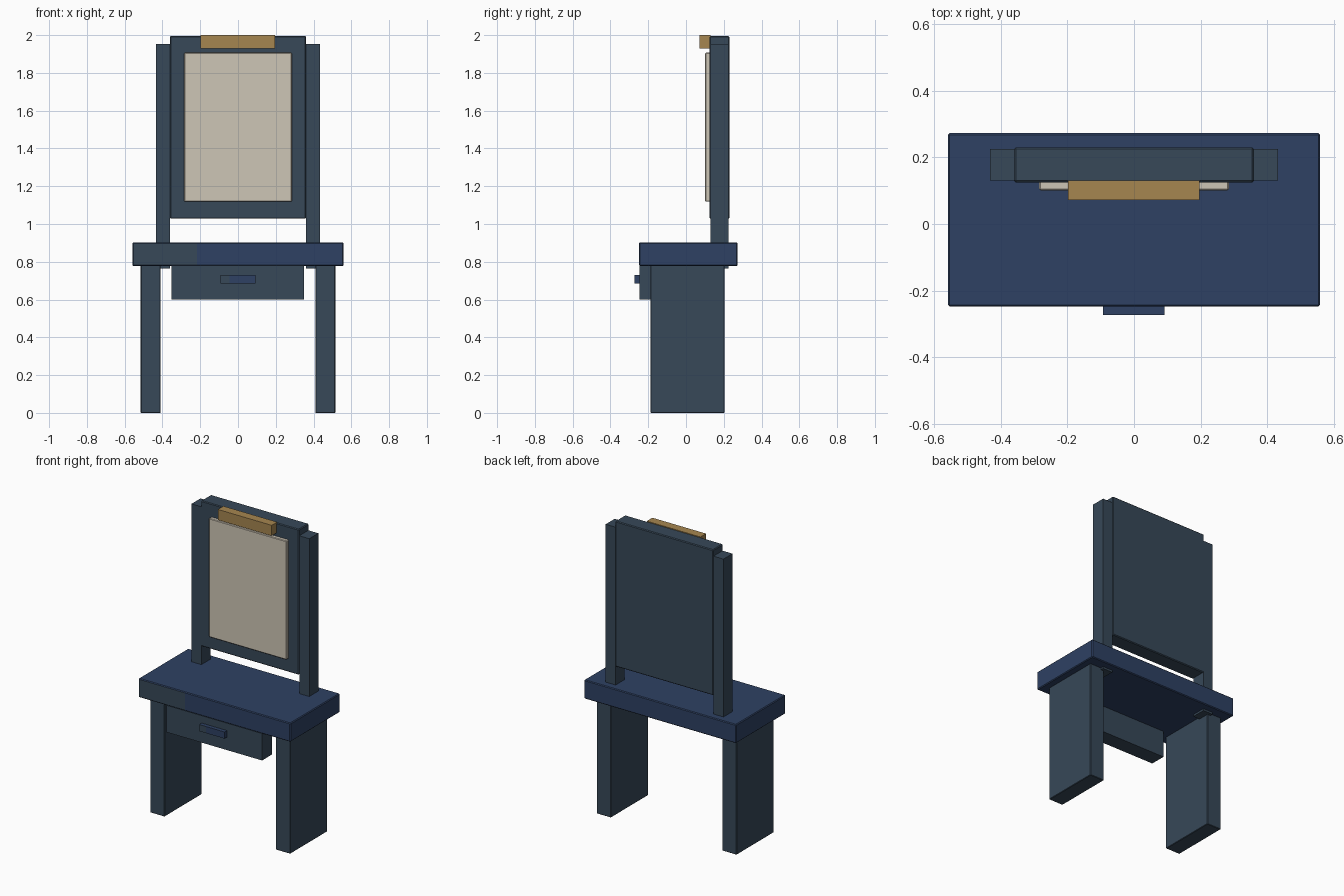
import bpy, bmesh
from mathutils import Vector

if "Cube" in bpy.data.objects:
    bpy.data.objects.remove(bpy.data.objects["Cube"])


def material(name, r, g, b):
    m = bpy.data.materials.new(name)
    lin = [((c / 255 + 0.055) / 1.055) ** 2.4 for c in (r, g, b)]
    m.diffuse_color = (*lin, 1)
    m.use_nodes = True
    m.node_tree.nodes["Principled BSDF"].inputs["Base Color"].default_value = m.diffuse_color
    return m


slate = material("slate", 55, 72, 88)
navy = material("navy", 46, 65, 99)
cream = material("cream", 206, 198, 182)
gold = material("gold", 166, 134, 80)


def box(name, x, y, z, mats, bevel=0.0, split=None):
    """Box from (min, max) ranges; split colours the front face left of that x."""
    bm = bmesh.new()
    bmesh.ops.create_cube(bm, size=1)
    for v in bm.verts:
        v.co = Vector(r[0] if c < 0 else r[1] for c, r in zip(v.co, (x, y, z)))
    if bevel:
        bmesh.ops.bevel(bm, geom=bm.edges[:], offset=bevel, segments=1,
                        affect='EDGES', profile=0.5)
    if split is not None:
        bmesh.ops.bisect_plane(bm, geom=bm.verts[:] + bm.edges[:] + bm.faces[:],
                               plane_co=(split, 0, 0), plane_no=(1, 0, 0))
        bm.normal_update()
        for f in bm.faces:
            if f.normal.y < -0.9 and f.calc_center_median().x < split:
                f.material_index = 1
    me = bpy.data.meshes.new(name)
    bm.to_mesh(me)
    bm.free()
    for m in mats:
        me.materials.append(m)
    ob = bpy.data.objects.new(name, me)
    bpy.context.collection.objects.link(ob)
    return ob


# table: top with two-tone front edge, slab legs
box("tabletop", (-0.559, 0.559), (-0.248, 0.273), (0.778, 0.903), [navy, slate], 0.005, -0.217)
for side, s in (("left", -1), ("right", 1)):
    xs = sorted((s * 0.409, s * 0.515))
    box(side + "_leg", xs, (-0.187, 0.204), (0, 0.78), [slate], 0.003)
    # mirror post, poking slightly through the top
    xs = sorted((s * 0.36, s * 0.433))
    box(side + "_mirror_post", xs, (0.130, 0.225), (0.765, 1.952), [slate])

# drawer and handle
box("drawer", (-0.352, 0.35), (-0.247, -0.142), (0.60, 0.779), [slate])
box("drawer_handle", (-0.093, 0.092), (-0.273, -0.24), (0.686, 0.73), [navy, slate], 0, -0.045)

# mirror: frame, glass, crest
box("mirror_frame", (-0.36, 0.36), (0.125, 0.230), (1.028, 1.995), [slate], 0.005)
box("mirror_glass", (-0.285, 0.285), (0.101, 0.13), (1.118, 1.907), [cream], 0.004)
box("mirror_crest", (-0.198, 0.197), (0.072, 0.13), (1.93, 2.0), [gold])
